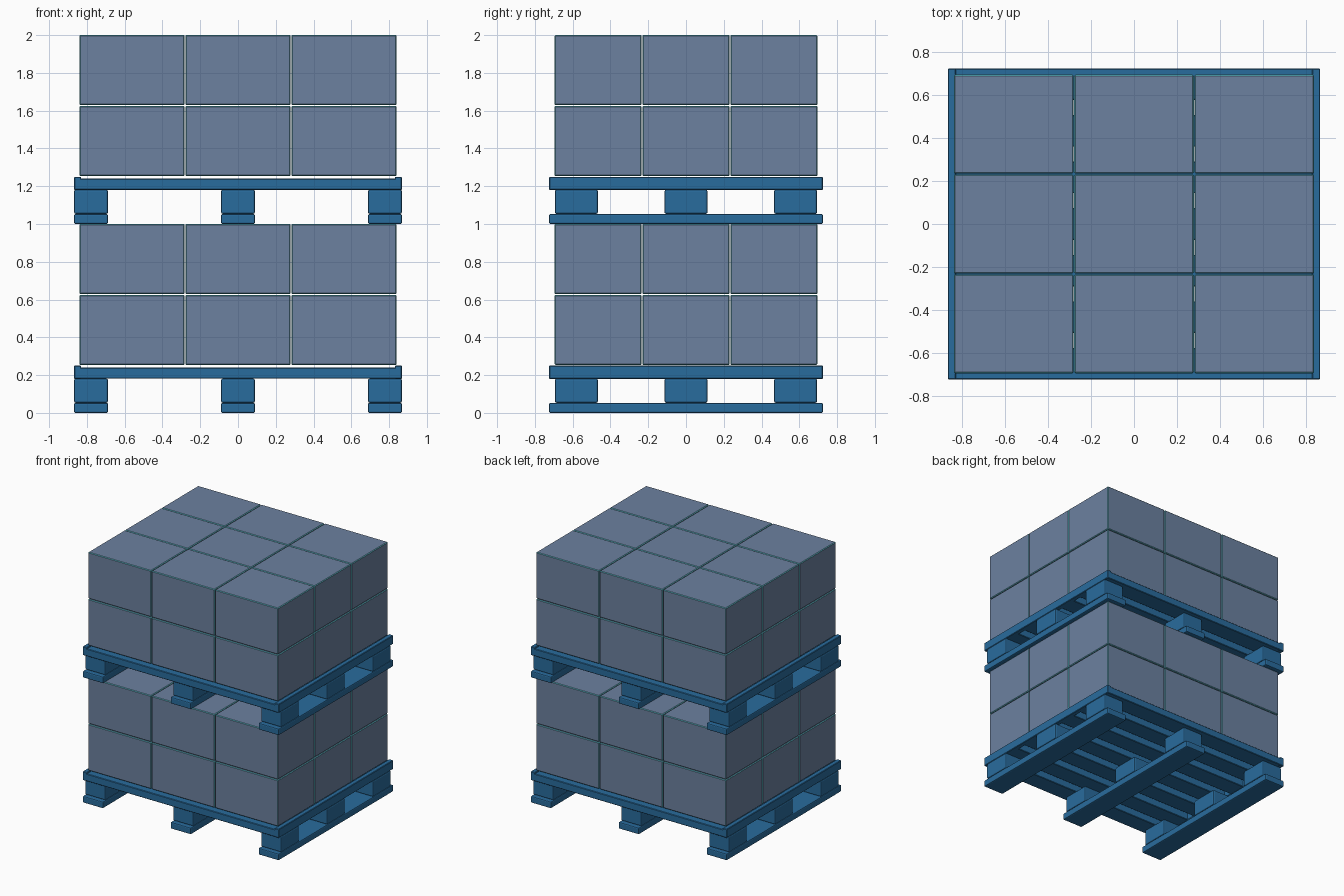
import bpy

if "Cube" in bpy.data.objects:
    bpy.data.objects.remove(bpy.data.objects["Cube"])


def material(name, rgb):
    m = bpy.data.materials.new(name)
    m.diffuse_color = (*rgb, 1)
    m.use_nodes = True
    m.node_tree.nodes["Principled BSDF"].inputs["Base Color"].default_value = m.diffuse_color
    return m


BLUE = material("pallet_blue", (0.022, 0.15, 0.34))
GREY = material("carton_grey_blue", (0.15, 0.22, 0.35))
TEAL = material("carton_edge_teal", (0.10, 0.48, 0.56))


def block(name, x, y, z, mats, bevel, segments=1):
    """Bevelled box from (min, max) ranges on each axis."""
    ranges = (x, y, z)
    bpy.ops.mesh.primitive_cube_add(size=1, location=[(a + b) / 2 for a, b in ranges])
    ob = bpy.context.object
    ob.name = name
    ob.scale = [b - a for a, b in ranges]
    bpy.ops.object.transform_apply(location=False, rotation=False, scale=True)
    for m in mats:
        ob.data.materials.append(m)
    mod = ob.modifiers.new("Bevel", 'BEVEL')
    mod.width = bevel
    mod.segments = segments
    mod.limit_method = 'NONE'
    if len(mats) > 1:
        mod.material = 1      # edges take the second colour
    return ob


HX, HY = 0.868, 0.725         # pallet half sizes
SLATS, GAP = 7, 0.07


def pallet(z):
    for cx in (-0.778, 0, 0.778):
        # bottom runner with its three feet
        block("runner", (cx - 0.09, cx + 0.09), (-HY, HY), (z, z + 0.053), [BLUE], 0.008, 2)
        for cy in (-0.58, 0, 0.58):
            block("foot", (cx - 0.09, cx + 0.09), (cy - 0.114, cy + 0.114),
                  (z + 0.053, z + 0.182), [BLUE], 0.01, 2)
    # deck slats running left to right
    w = (2 * HY - GAP * (SLATS - 1)) / SLATS
    for i in range(SLATS):
        y = -HY + i * (w + GAP)
        block("deck_slat", (-HX + 0.004, HX - 0.004), (y, y + w),
              (z + 0.181, z + 0.24), [BLUE], 0.004)
    # raised side lips
    for a, b in ((-HX, -0.83), (0.83, HX)):
        block("side_lip", (a, b), (-HY, HY), (z + 0.18, z + 0.25), [BLUE], 0.004)


def cartons(z):
    sx, sy, sz = 1.684 / 3, 1.396 / 3, 0.373
    g = 0.002
    for i in range(3):
        for j in range(3):
            for k in range(2):
                x, y, h = -0.842 + i * sx, -0.698 + j * sy, z + 0.254 + k * sz
                block("carton", (x + g, x + sx - g), (y + g, y + sy - g),
                      (h + g * (k == 1), h + sz - g * (k == 0)), [GREY, TEAL], 0.005)


# two loaded pallets stacked
for level in (0, 1):
    pallet(level)
    cartons(level)
